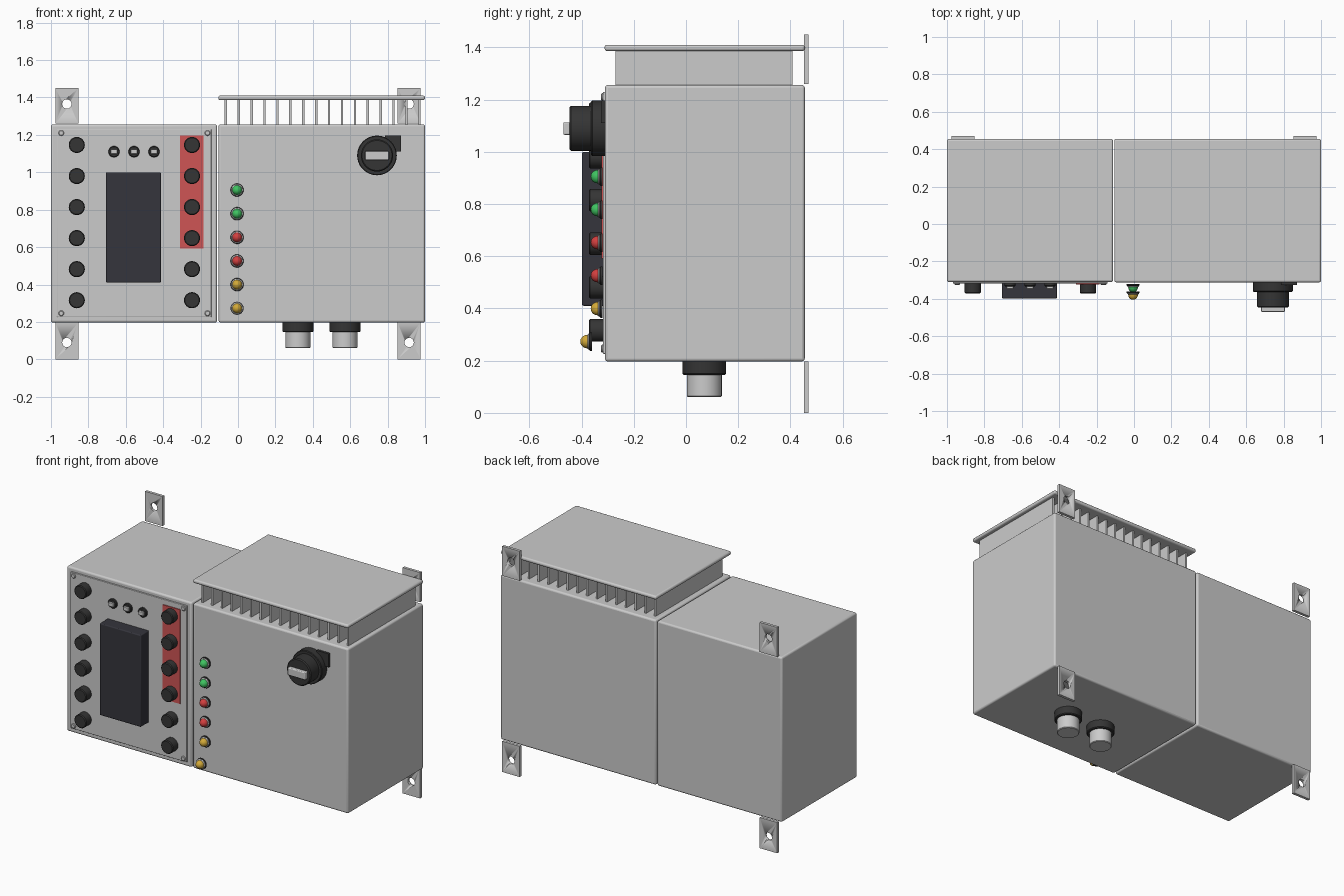
import bpy, bmesh
from math import radians, pi
from mathutils import Matrix

if "Cube" in bpy.data.objects:
    bpy.data.objects.remove(bpy.data.objects["Cube"])


def mat(name, r, g, b):
    m = bpy.data.materials.new(name)
    m.diffuse_color = (r, g, b, 1)
    m.use_nodes = True
    m.node_tree.nodes["Principled BSDF"].inputs["Base Color"].default_value = m.diffuse_color
    return m


DARK = mat("dark_plastic", 0.035, 0.035, 0.035)
SCREEN = mat("screen_dark", 0.035, 0.035, 0.045)
RED_PLATE = mat("red_plate", 0.62, 0.09, 0.09)
GREEN = mat("green_lamp", 0.05, 0.55, 0.12)
RED = mat("red_lamp", 0.65, 0.05, 0.05)
YELLOW = mat("yellow_lamp", 0.65, 0.4, 0.04)
LIGHT = mat("light_grey", 0.8, 0.8, 0.8)


def finish(name, bm, material=None, bevel=0, seg=3):
    me = bpy.data.meshes.new(name)
    bmesh.ops.recalc_face_normals(bm, faces=bm.faces)
    bm.to_mesh(me)
    bm.free()
    ob = bpy.data.objects.new(name, me)
    bpy.context.collection.objects.link(ob)
    if material:
        me.materials.append(material)
    if bevel:
        b = ob.modifiers.new("bevel", "BEVEL")
        b.width, b.segments = bevel, seg
        b.limit_method, b.angle_limit = "ANGLE", radians(40)
    bpy.ops.object.select_all(action="DESELECT")
    ob.select_set(True)
    bpy.context.view_layer.objects.active = ob
    bpy.ops.object.shade_smooth_by_angle(angle=radians(35))
    return ob


def box(name, x, y, z, material=None, bevel=0):
    bm = bmesh.new()
    bmesh.ops.create_cube(bm, size=1)
    for v in bm.verts:
        v.co = [(a + b) / 2 + c * (b - a) for (a, b), c in zip((x, y, z), v.co)]
    return finish(name, bm, material, bevel)


# Spin a (radius, distance) profile about an axis: "y" runs front-back, "z" upright
def lathe(name, profile, at, axis="y", material=None, n=40):
    bm = bmesh.new()
    pts = [bm.verts.new((r, 0, d)) for r, d in profile]
    edges = [bm.edges.new(p) for p in zip(pts, pts[1:])]
    bmesh.ops.spin(bm, geom=pts + edges, axis=(0, 0, 1), cent=(0, 0, 0),
                   angle=2 * pi, steps=n)
    bmesh.ops.remove_doubles(bm, verts=bm.verts, dist=1e-5)
    rot = Matrix.Rotation(radians(90), 4, "X") if axis == "y" else Matrix()
    bm.transform(Matrix.Translation(at) @ rot)
    return finish(name, bm, material)


def disc(r, a, b, c=0.004):
    return [(0, a), (r, a), (r, b - c), (r - c, b), (0, b)]


# Two enclosures side by side
box("left_enclosure", (-1, -0.112), (-0.31, 0.455), (0.197, 1.256), bevel=0.011)
box("right_enclosure", (-0.104, 1), (-0.31, 0.455), (0.197, 1.256), bevel=0.011)

# Cooling fins and cover plate
for i in range(16):
    fx = -0.065 + i * 0.069
    box("cooling_fin", (fx - 0.006, fx + 0.006), (-0.27, 0.408), (1.25, 1.392))
box("fin_cover", (-0.105, 1), (-0.312, 0.455), (1.386, 1.41), bevel=0.01)

# Wall brackets with a drilled hole
for s in (-1, 1):
    for z0, z1, hz in ((0, 0.197, 0.09), (1.26, 1.45, 1.365)):
        b = box("wall_bracket", sorted((s * 0.853, s * 0.977)), (0.452, 0.47), (z0, z1))
        hole = lathe("bracket_hole_cutter", [(0, -0.1), (0.025, -0.1), (0.025, 0.1), (0, 0.1)],
                     (s * 0.915, 0.46, hz), n=24)
        hole.hide_render = True
        hole.hide_set(True)
        cut = b.modifiers.new("hole", "BOOLEAN")
        cut.operation, cut.object, cut.solver = "DIFFERENCE", hole, "EXACT"

# Control panel with corner screws
box("control_panel", (-0.968, -0.142), (-0.318, -0.3), (0.226, 1.23), bevel=0.003)
for sx in (-0.945, -0.163):
    for sz in (0.246, 1.21):
        lathe("panel_screw", disc(0.015, 0, 0.01), (sx, -0.316, sz), n=20)
box("red_button_plate", (-0.31, -0.185), (-0.324, -0.31), (0.592, 1.197), RED_PLATE)

# Push buttons in two columns
for bx in (-0.862, -0.246):
    for i in range(6):
        lathe("push_button", disc(0.043, 0, 0.06, 0.005),
              (bx, -0.312, 1.146 - i * 0.166), material=DARK, n=32)

# Display
box("display", (-0.706, -0.412), (-0.398, -0.312), (0.41, 1.0), SCREEN, bevel=0.006)

# Selector switches above the display
for sx in (-0.663, -0.556, -0.449):
    lathe("selector_base", disc(0.03, 0, 0.018), (sx, -0.315, 1.11), material=DARK, n=28)
    box("selector_toggle", (sx - 0.018, sx + 0.018), (-0.347, -0.325), (1.098, 1.122),
        LIGHT, bevel=0.003)

# Indicator lamps; the lowest one stands further forward
dome = [(0.026, 0), (0.025, 0.009), (0.021, 0.018), (0.015, 0.024), (0.008, 0.028), (0, 0.029)]
for i, m in enumerate((GREEN, GREEN, RED, RED, YELLOW, YELLOW)):
    at = (-0.005, -0.36 if i == 5 else -0.32, 0.905 - i * 0.1264)
    lathe("lamp_base", disc(0.035, 0, 0.011), at, material=DARK, n=32)
    lathe("lamp_ring", disc(0.031, 0.008, 0.017), at, n=32)
    lathe("lamp_dome", [(r, d + 0.016) for r, d in dome], at, material=m, n=32)

# Rotary main switch
at = (0.743, -0.31, 1.09)
lathe("rotary_base", disc(0.106, -0.005, 0.053), at, material=DARK, n=48)
lathe("rotary_knob", disc(0.086, 0.05, 0.136, 0.006), at, material=DARK, n=48)
box("rotary_handle", (0.68, 0.806), (-0.47, -0.44), (1.065, 1.113), LIGHT, bevel=0.005)
box("rotary_tab", (0.785, 0.872), (-0.325, -0.305), (1.11, 1.197), DARK)

# Cable connectors underneath
for cx in (0.32, 0.572):
    lathe("connector_collar", [(0, 0.2), (0.083, 0.2), (0.083, 0.15), (0.078, 0.145), (0, 0.145)],
          (cx, 0.07, 0), "z", DARK)
    lathe("connector_plug", [(0, 0.15), (0.067, 0.15), (0.067, 0.064), (0.063, 0.06), (0, 0.06)],
          (cx, 0.07, 0), "z", LIGHT)
